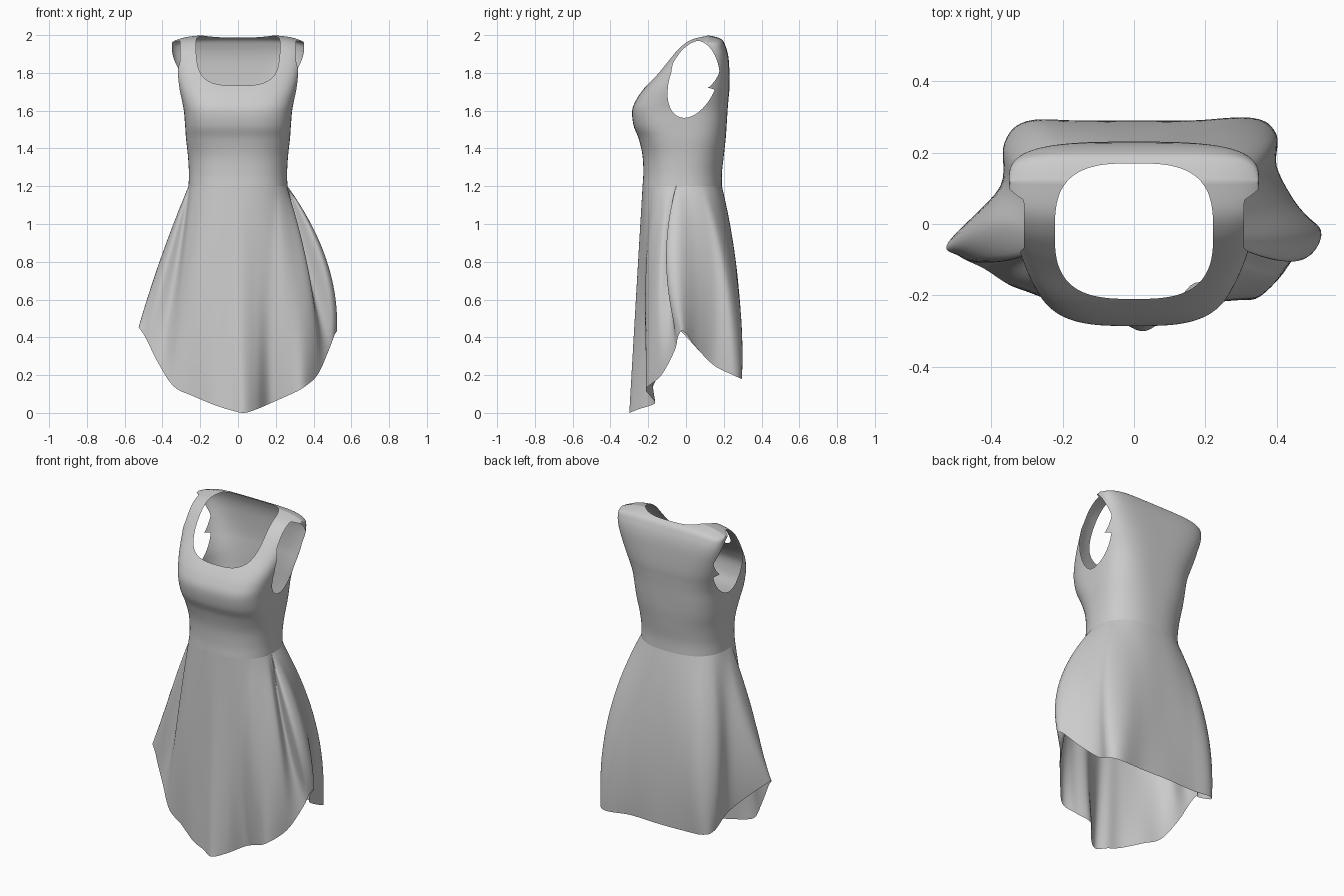
import bpy, bmesh
from math import sin, cos, pi, atan2

if "Cube" in bpy.data.objects:
    bpy.data.objects.remove(bpy.data.objects["Cube"])


def catmull(a, b, c, d, t):
    return [0.5 * (2*q + (r - p)*t + (2*p - 5*q + 4*r - s)*t*t + (3*q - p - 3*r + s)*t**3)
            for p, q, r, s in zip(a, b, c, d)]


def resample(rows, n, closed):
    """Smooth curve through the rows, n steps per span."""
    m, out = len(rows), []
    pick = (lambda i: rows[i % m]) if closed else (lambda i: rows[max(0, min(m - 1, i))])
    for i in range(m if closed else m - 1):
        out += [catmull(pick(i-1), pick(i), pick(i+1), pick(i+2), k / n) for k in range(n)]
    return out if closed else out + [list(rows[-1])]


def section(angle, z, front, back, half, power):
    """Point on a rounded-box body section; the shoulders droop outwards."""
    c, s = cos(angle), sin(angle)
    r = (abs(c)**power + abs(s)**power) ** (-1 / power)
    droop = .035 * abs(c * r)**5 * max(0, (z - 1.8) / .2)
    return (half * c * r, (front + back) / 2 + (back - front) / 2 * s * r, z - droop)


def loft(rings):
    """Closed rings, bottom to top, skinned with quads."""
    bm = bmesh.new()
    vs = [[bm.verts.new(p) for p in ring] for ring in rings]
    n = len(vs[0])
    for lo, hi in zip(vs, vs[1:]):
        for i in range(n):
            j = (i + 1) % n
            bm.faces.new((lo[i], lo[j], hi[j], hi[i]))
    bmesh.ops.remove_doubles(bm, verts=bm.verts, dist=1e-4)
    return bm


def cut_hole(bm, g):
    """Cut away the surface where g < 0, with a clean edge along g = 0."""
    new = []
    for e in list(bm.edges):
        a, b = e.verts
        ga, gb = g(a.co), g(b.co)
        if ga * gb < 0:
            new.append(bmesh.utils.edge_split(e, a, ga / (ga - gb))[1])
    bmesh.ops.connect_verts(bm, verts=new)
    keep = set(new)
    bmesh.ops.delete(bm, geom=[v for v in bm.verts if v not in keep and g(v.co) < 0],
                     context='VERTS')


def finish(bm, name):
    me = bpy.data.meshes.new(name)
    bm.to_mesh(me)
    bm.free()
    me.polygons.foreach_set("use_smooth", [True] * len(me.polygons))
    ob = bpy.data.objects.new(name, me)
    bpy.context.collection.objects.link(ob)


# Bodice: z, front y, back y, half width, squareness
WAIST = (1.20, -.23, .19, .262, 2.4)
BODY = [WAIST,
        (1.27, -.226, .19, .26, 2.4), (1.36, -.23, .20, .265, 2.5),
        (1.45, -.25, .21, .275, 2.8), (1.52, -.277, .215, .28, 3.1),
        (1.60, -.285, .22, .287, 3.3), (1.66, -.262, .225, .30, 3.4),
        (1.72, -.22, .23, .315, 3.6), (1.80, -.15, .23, .332, 4.0),
        (1.88, -.085, .225, .345, 4.5), (1.94, -.03, .21, .35, 5.0),
        (1.98, .03, .185, .35, 5.0), (2.00, .12, .12, .347, 5.0)]
N = 140


def neckline(p):
    return abs(p.x / .222)**3 + abs((p.y + .02) / .19)**3 - 1


def armhole(p):
    cy = .05 + min(0, p.z - 1.8) * .25
    hole = ((p.y - cy) / .13)**2 + ((p.z - 1.767) / .205)**2 - 1
    return max(hole, (.308 - abs(p.x)) * 15 if p.z > 1.72 else hole)


bodice = loft([[section(2 * pi * i / N, *row) for i in range(N)]
               for row in resample(BODY, 6, False)])
cut_hole(bodice, neckline)
cut_hole(bodice, armhole)
finish(bodice, "bodice")

# Skirt folds, anticlockwise from the front: mid x, mid y, hem x, hem y, hem z
FOLDS = [(.02, -.265, .03, -.30, 0), (.10, -.24, .10, -.25, .02),
         (.17, -.215, .17, -.165, .05), (.25, -.215, .26, -.19, .09),
         (.32, -.19, .34, -.21, .13), (.38, -.14, .42, -.13, .20),
         (.37, -.075, .48, -.06, .33), (.445, -.105, .51, -.04, .41),
         (.465, -.04, .52, -.01, .43), (.42, .06, .44, .06, .34),
         (.385, .15, .38, .15, .25), (.37, .22, .395, .25, .20),
         (.28, .265, .34, .295, .18), (.15, .275, .18, .28, .19),
         (0, .275, 0, .285, .19), (-.15, .275, -.18, .28, .19),
         (-.27, .265, -.31, .28, .20), (-.345, .20, -.355, .23, .22),
         (-.355, .10, -.37, .10, .30), (-.405, 0, -.52, -.05, .45),
         (-.385, -.10, -.49, -.09, .40), (-.33, -.10, -.42, -.125, .26),
         (-.295, -.165, -.34, -.175, .14), (-.22, -.215, -.24, -.205, .09),
         (-.12, -.245, -.12, -.26, .04), (-.05, -.255, -.04, -.275, .015)]
columns = resample(FOLDS, 6, True)


def drape(col, t):
    """Point at t from waist (0) through the mid fold to the hem (1)."""
    mx, my, hx, hy, hz = col
    top = section(atan2(my + hy, mx + hx), *WAIST)
    mid, hem = (mx, my, (WAIST[0] + hz) / 2), (hx, hy, hz)
    a, b, c = 2 * (t - .5) * (t - 1), 4 * t * (1 - t), 2 * t * (t - .5)
    return [a * p + b * q + c * r for p, q, r in zip(top, mid, hem)]


ROWS = 32
finish(loft([[drape(c, 1 - k / ROWS) for c in columns] for k in range(ROWS + 1)]), "skirt")
